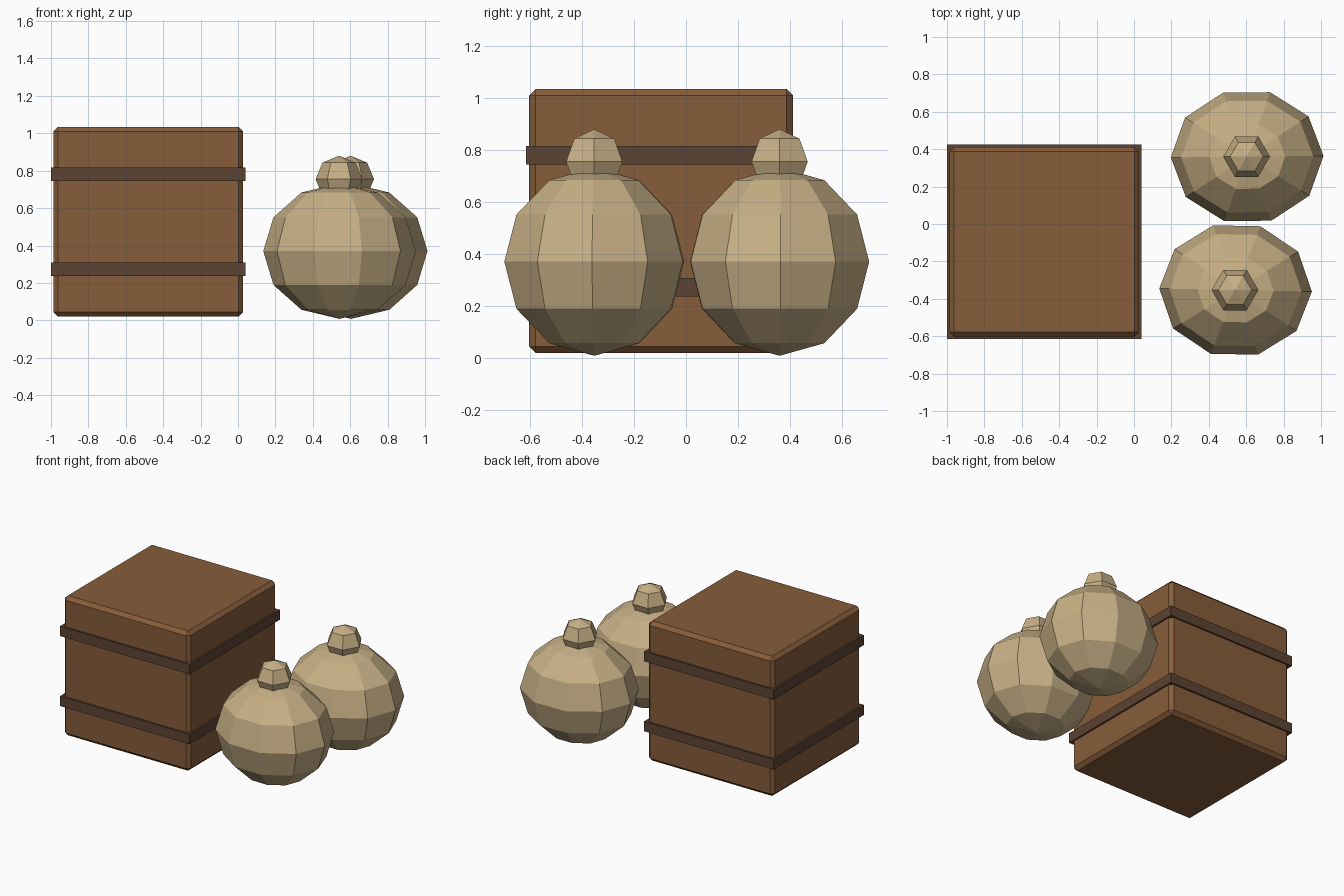
import bpy
from mathutils import Matrix

if "Cube" in bpy.data.objects:
    bpy.data.objects.remove(bpy.data.objects["Cube"], do_unlink=True)


def material(name, rgb):
    m = bpy.data.materials.new(name)
    m.use_nodes = True
    color = (*rgb, 1.0)
    m.diffuse_color = color
    m.node_tree.nodes["Principled BSDF"].inputs["Base Color"].default_value = color
    return m


wood = material("crate wood", (0.24, 0.11, 0.042))
dark_wood = material("dark band wood", (0.107, 0.056, 0.032))
burlap = material("burlap", (0.57, 0.43, 0.235))


def finish(name, mat):
    ob = bpy.context.object
    ob.name = ob.data.name = name
    ob.data.materials.append(mat)
    return ob


def box(name, center, size, mat):
    bpy.ops.mesh.primitive_cube_add(size=1, location=center)
    ob = finish(name, mat)
    ob.data.transform(Matrix.Diagonal((*size, 1)))
    return ob


def ball(name, center, radii, segments, rings, mat, turn=0.0):
    # faceted ball with one corner of each ring pointing along y
    bpy.ops.mesh.primitive_uv_sphere_add(
        segments=segments, ring_count=rings, radius=1, location=center)
    ob = finish(name, mat)
    spin = Matrix.Rotation(1.570796, 4, "Z")
    ob.data.transform(Matrix.Diagonal((*radii, 1)) @ spin)
    ob.rotation_euler.z = turn
    return ob


# Crate body with chamfered edges
CX, CY = -0.48, -0.096
crate = box("crate_body", (CX, CY, 0.527), (1.015, 1.015, 1.015), wood)
bevel = crate.modifiers.new("chamfer", "BEVEL")
bevel.width = 0.025
bevel.segments = 1

# Bands around the crate
for name, z in (("lower_band", 0.272), ("upper_band", 0.78)):
    box(name, (CX, CY, z), (1.04, 1.04, 0.072), dark_wood)

# Tied sacks
for side, x, y, turn in (("front", 0.543, -0.353, -0.02), ("back", 0.605, 0.36, 0.01)):
    ball(side + "_sack", (x, y, 0.37), (0.408, 0.361, 0.362), 10, 6, burlap, turn)
    ball(side + "_sack_knot", (x - 0.003, y, 0.755), (0.125, 0.125, 0.125), 6, 4, burlap)
